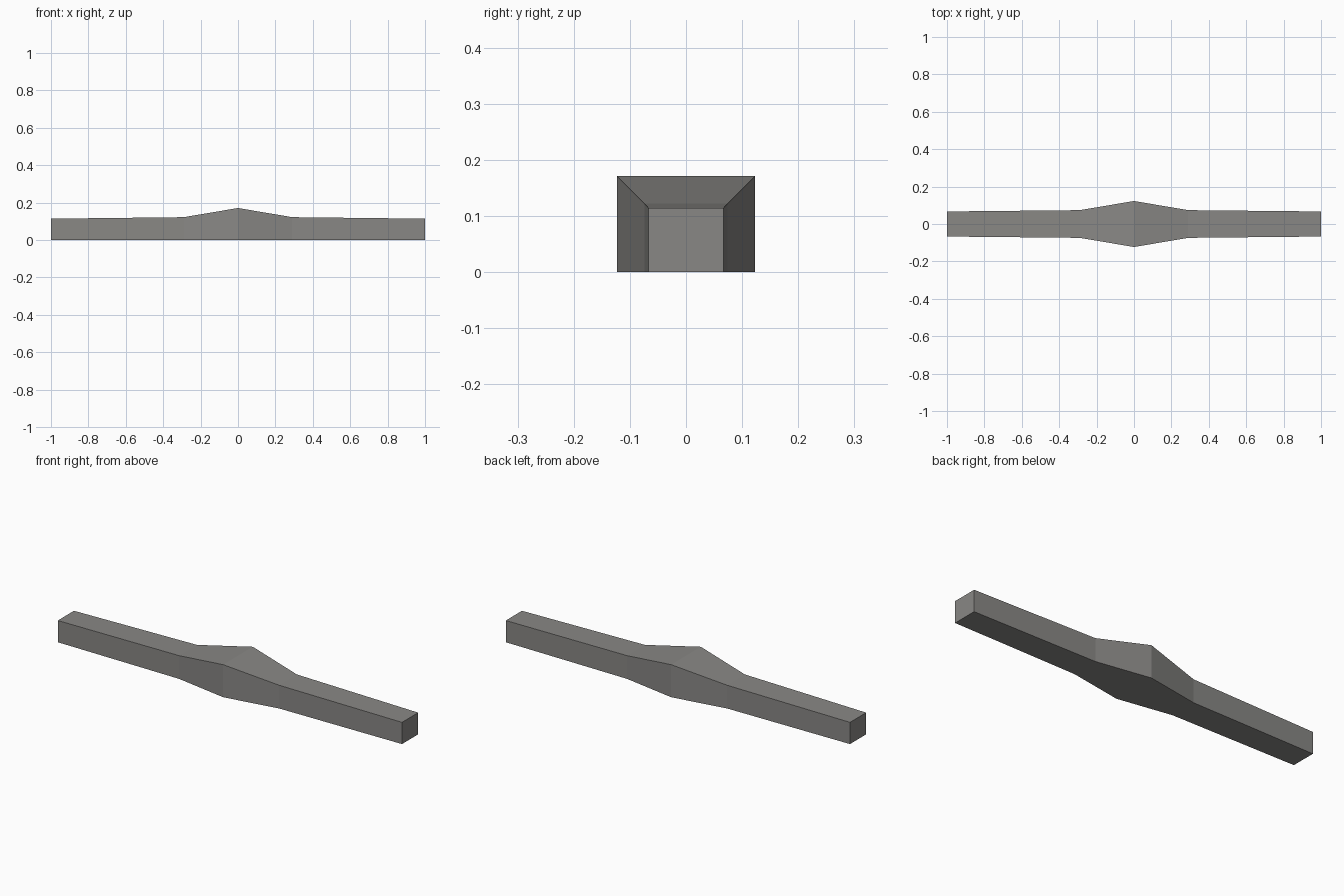
import bpy
import bmesh

cube = bpy.data.objects.get("Cube")
if cube:
    bpy.data.objects.remove(cube, do_unlink=True)

# Warm grey material
grey = bpy.data.materials.new("warm grey")
grey.use_nodes = True
color = (0.25, 0.245, 0.235, 1)
grey.diffuse_color = color
grey.node_tree.nodes["Principled BSDF"].inputs["Base Color"].default_value = color

# Rectangular sections along the bar: x, half width, height
half = [(0.29, 0.074, 0.122), (1.0, 0.067, 0.114)]
sections = [(-x, w, h) for x, w, h in reversed(half)] + [(0, 0.123, 0.171)] + half

# Loft the sections into a closed bar
bm = bmesh.new()
rings = [[bm.verts.new(p) for p in ((x, -w, 0), (x, w, 0), (x, w, h), (x, -w, h))]
         for x, w, h in sections]
for a, b in zip(rings, rings[1:]):
    for i in range(4):
        j = (i + 1) % 4
        bm.faces.new((a[i], a[j], b[j], b[i]))
bm.faces.new(rings[0])
bm.faces.new(rings[-1])
bmesh.ops.recalc_face_normals(bm, faces=bm.faces)

mesh = bpy.data.meshes.new("tapered_bar")
bm.to_mesh(mesh)
bm.free()
mesh.materials.append(grey)
bar = bpy.data.objects.new("tapered_bar", mesh)
bpy.context.collection.objects.link(bar)
